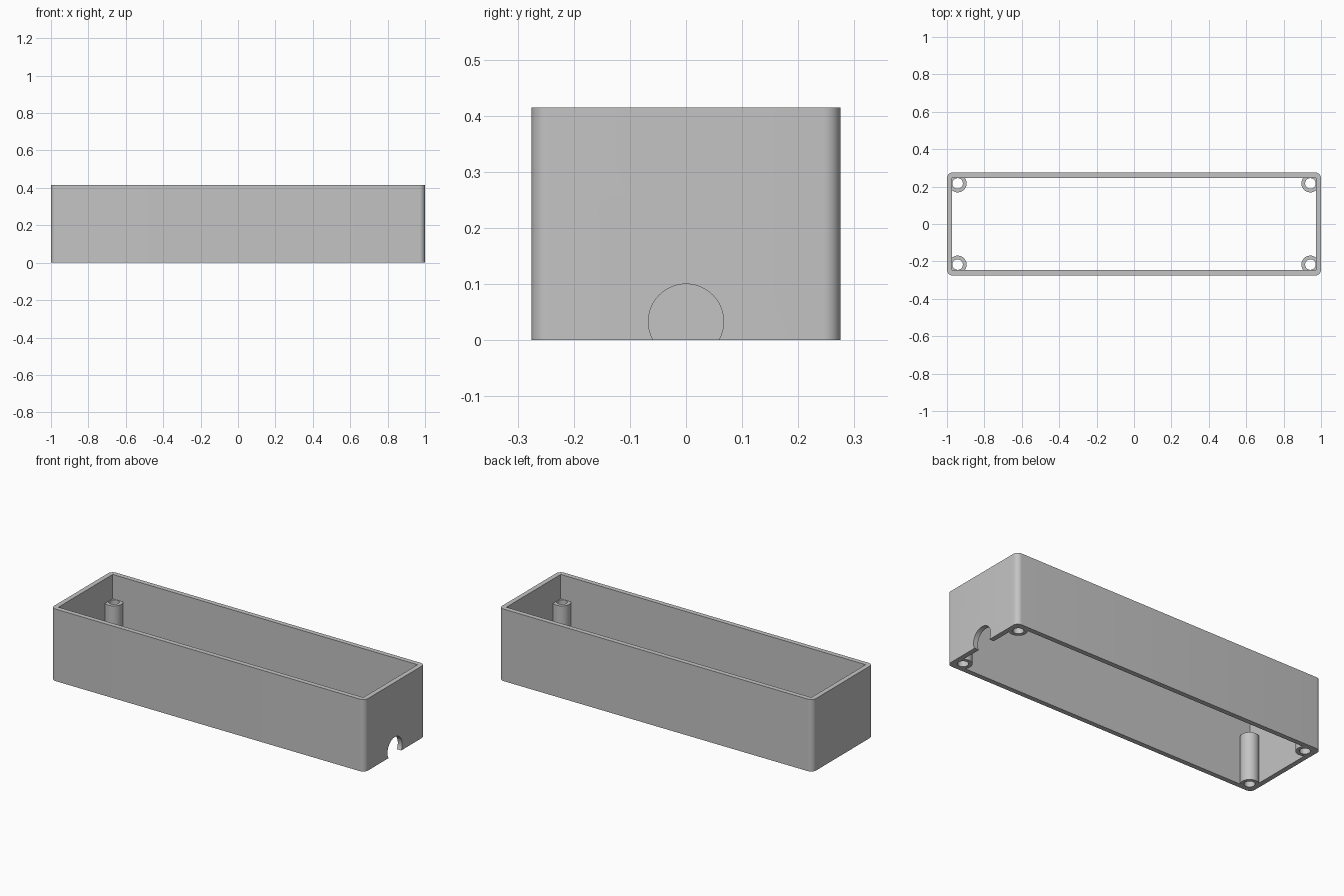
import bpy, bmesh, math
from mathutils import Matrix

cube = bpy.data.objects.get("Cube")
if cube:
    bpy.data.objects.remove(cube, do_unlink=True)

HALF_X, HALF_Y, HEIGHT = 1.0, 0.275, 0.415
WALL, CORNER = 0.028, 0.03
POST_X, POST_Y, POST_TOP = 0.943, 0.217, 0.275
POST_R, BORE_R = 0.048, 0.028
NOTCH_R, NOTCH_Z = 0.067, 0.033

grey = bpy.data.materials.new("matte grey")
grey.use_nodes = True
colour = (0.55, 0.55, 0.55, 1)
grey.diffuse_color = colour
grey.node_tree.nodes["Principled BSDF"].inputs["Base Color"].default_value = colour


def finish(name, bm):
    bmesh.ops.recalc_face_normals(bm, faces=bm.faces)
    mesh = bpy.data.meshes.new(name)
    bm.to_mesh(mesh)
    bm.free()
    mesh.materials.append(grey)
    obj = bpy.data.objects.new(name, mesh)
    bpy.context.collection.objects.link(obj)
    return obj


def prism(name, outline, z0, z1):
    bm = bmesh.new()
    face = bm.faces.new([bm.verts.new((x, y, z0)) for x, y in outline])
    top = bmesh.ops.extrude_face_region(bm, geom=[face])["geom"]
    verts = [v for v in top if isinstance(v, bmesh.types.BMVert)]
    bmesh.ops.translate(bm, verts=verts, vec=(0, 0, z1 - z0))
    return finish(name, bm)


def circle(cx, cy, r, n=48):
    return [(cx + r * math.cos(math.tau * i / n), cy + r * math.sin(math.tau * i / n))
            for i in range(n)]


def rounded_rectangle(hx, hy, r, steps=10):
    points = []
    for k, (sx, sy) in enumerate([(1, 1), (-1, 1), (-1, -1), (1, -1)]):
        for i in range(steps + 1):
            a = (k + i / steps) * math.pi / 2
            points.append((sx * (hx - r) + r * math.cos(a), sy * (hy - r) + r * math.sin(a)))
    return points


def combine(target, tool, operation):
    mod = target.modifiers.new(operation.lower(), "BOOLEAN")
    mod.operation, mod.object, mod.solver = operation, tool, "EXACT"
    bpy.context.view_layer.objects.active = target
    bpy.ops.object.modifier_apply(modifier=mod.name)
    bpy.data.objects.remove(tool, do_unlink=True)


# Rounded outer wall, open at top and bottom
case = prism("enclosure_shell", rounded_rectangle(HALF_X, HALF_Y, CORNER), 0, HEIGHT)
ix, iy = HALF_X - WALL, HALF_Y - WALL
combine(case, prism("cavity_cutter", [(ix, iy), (-ix, iy), (-ix, -iy), (ix, -iy)],
                    -0.1, HEIGHT + 0.1), "DIFFERENCE")

# Hollow screw posts in the four corners
corners = [(sx * POST_X, sy * POST_Y) for sx in (-1, 1) for sy in (-1, 1)]
for x, y in corners:
    combine(case, prism("screw_post", circle(x, y, POST_R), 0, POST_TOP), "UNION")
for x, y in corners:
    combine(case, prism("bore_cutter", circle(x, y, BORE_R), -0.1, POST_TOP + 0.05),
            "DIFFERENCE")

# Round cable notch through the left end wall
bm = bmesh.new()
bmesh.ops.create_cone(bm, cap_ends=True, segments=64, radius1=NOTCH_R, radius2=NOTCH_R,
                      depth=0.1, matrix=Matrix.Translation((HALF_X, 0, NOTCH_Z))
                      @ Matrix.Rotation(math.pi / 2, 4, "Y"))
combine(case, finish("notch_cutter", bm), "DIFFERENCE")

# Smooth curves, sharp rims
bpy.ops.object.select_all(action="DESELECT")
case.select_set(True)
bpy.context.view_layer.objects.active = case
bpy.ops.object.shade_smooth_by_angle(angle=math.radians(30))
